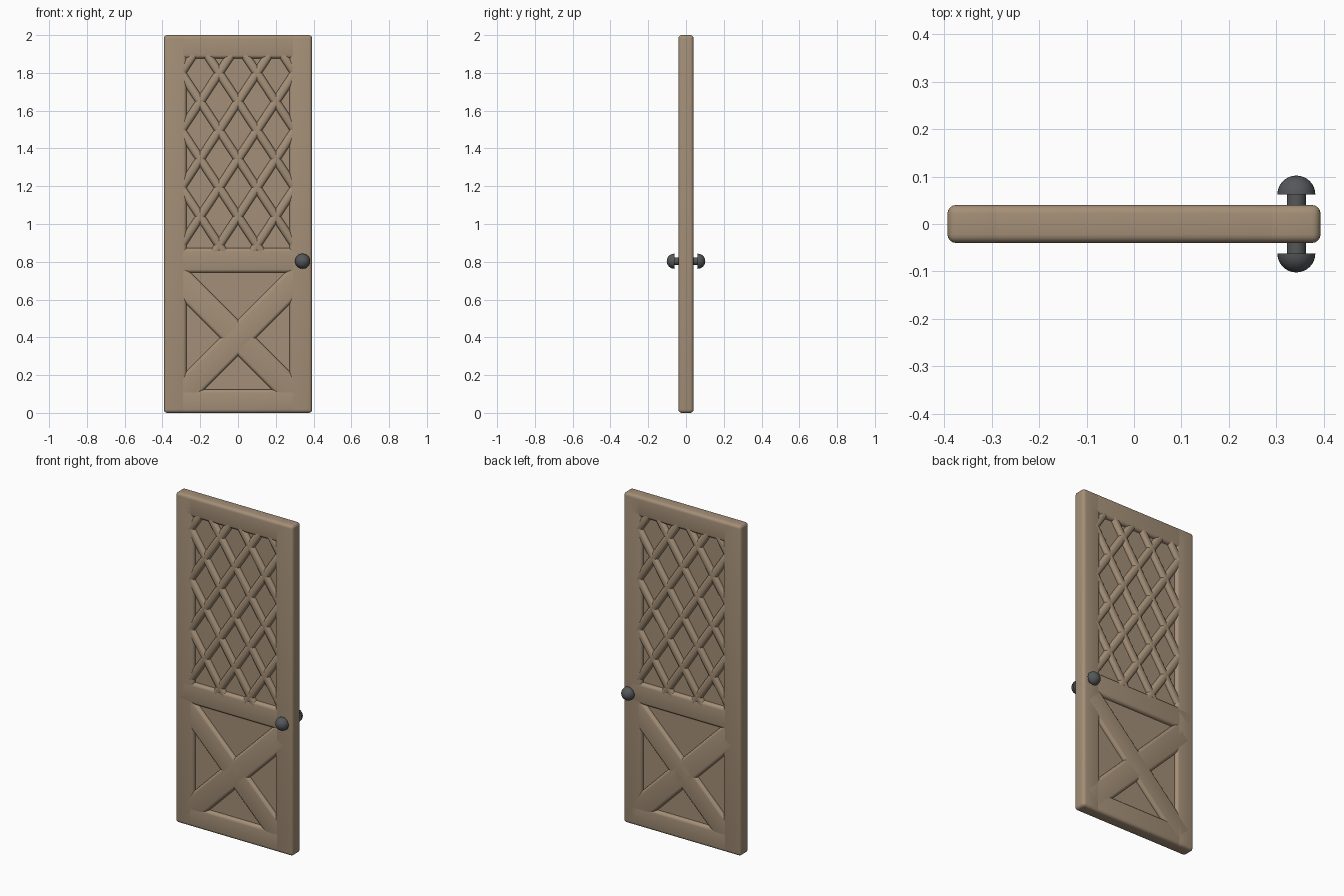
import bpy, bmesh, math
from mathutils import Matrix, Vector

cube = bpy.data.objects.get("Cube")
if cube:
    bpy.data.objects.remove(cube, do_unlink=True)


def material(name, colour):
    m = bpy.data.materials.new(name)
    m.use_nodes = True
    m.diffuse_color = colour
    m.node_tree.nodes["Principled BSDF"].inputs["Base Color"].default_value = colour
    return m


WOOD = material("tan wood", (0.37, 0.275, 0.185, 1))
METAL = material("dark grey metal", (0.09, 0.095, 0.10, 1))
DEPTH = 0.08
ROUND = 0.018


def finish(name, bm, mat, angle):
    mesh = bpy.data.meshes.new(name)
    bmesh.ops.recalc_face_normals(bm, faces=bm.faces)
    bm.to_mesh(mesh)
    bm.free()
    mesh.materials.append(mat)
    obj = bpy.data.objects.new(name, mesh)
    bpy.context.collection.objects.link(obj)
    bpy.ops.object.select_all(action='DESELECT')
    obj.select_set(True)
    bpy.context.view_layer.objects.active = obj
    bpy.ops.object.shade_smooth_by_angle(angle=math.radians(angle))
    return obj


def plank(name, start, end, width, depth=DEPTH, bevel=ROUND):
    """Rounded board running from start to end in the x-z plane."""
    a, b = Vector((start[0], 0, start[1])), Vector((end[0], 0, end[1]))
    run = b - a
    bm = bmesh.new()
    bmesh.ops.create_cube(bm, size=1)
    tilt = Matrix.Rotation(math.atan2(run.x, run.z), 4, 'Y')
    size = Matrix.Diagonal((width, depth, run.length, 1))
    bmesh.ops.transform(bm, matrix=Matrix.Translation((a + b) / 2) @ tilt @ size, verts=bm.verts)
    if bevel:
        bmesh.ops.bevel(bm, geom=bm.edges[:], offset=bevel, segments=4,
                        profile=0.5, affect='EDGES')
    return finish(name, bm, WOOD, 35)


# Frame: two stiles and three rails around the recessed panel
plank("recessed_panel", (0, 0.05), (0, 1.95), 0.7, 0.036, 0)
for side, name in ((1, "left"), (-1, "right")):
    plank(name + "_stile", (side * 0.3325, 0), (side * 0.3325, 2), 0.121)
for name, low, high in (("bottom", 0, 0.125), ("middle", 0.742, 0.872), ("top", 1.876, 2)):
    mid = (low + high) / 2
    plank(name + "_rail", (-0.385, mid), (0.385, mid), high - low)

# Crossed braces of the lower half
reach, centre = 0.33, 0.397
for side, name in ((1, "rising"), (-1, "falling")):
    plank(name + "_brace", (-reach * side, centre - reach),
          (reach * side, centre + reach), 0.135)

# Diamond lattice of the upper half, clipped so its ends hide in the frame
SLOPE, PITCH = 1.52, 0.304
for side, name in ((1, "rising"), (-1, "falling")):
    for k in range(-1, 5):
        z0 = 1.04 + k * PITCH
        x0 = max(-0.31, (0.83 - z0) / SLOPE)
        x1 = min(0.31, (1.92 - z0) / SLOPE)
        plank(f"{name}_lattice_bar_{k + 2}", (side * x0, z0 + SLOPE * x0),
              (side * x1, z0 + SLOPE * x1), 0.046)

# Door knobs: a domed head on a shaft, turned about the y axis
RADIUS, SHAFT, BASE = 0.04, 0.02, 0.062
for side, name in ((-1, "front"), (1, "back")):
    profile = [(SHAFT, 0.02), (SHAFT, BASE), (RADIUS, BASE)]
    for i in range(1, 9):
        t = math.pi / 2 * i / 8
        profile.append((RADIUS * math.cos(t), BASE + RADIUS * math.sin(t)))
    bm = bmesh.new()
    verts = [bm.verts.new((0.342 + r, side * y, 0.803)) for r, y in profile]
    edges = [bm.edges.new(pair) for pair in zip(verts, verts[1:])]
    bmesh.ops.spin(bm, geom=verts + edges, cent=(0.342, 0, 0.803), axis=(0, 1, 0),
                   angle=math.tau, steps=32)
    bmesh.ops.remove_doubles(bm, verts=bm.verts, dist=0.0001)
    finish(name + "_knob", bm, METAL, 35)
